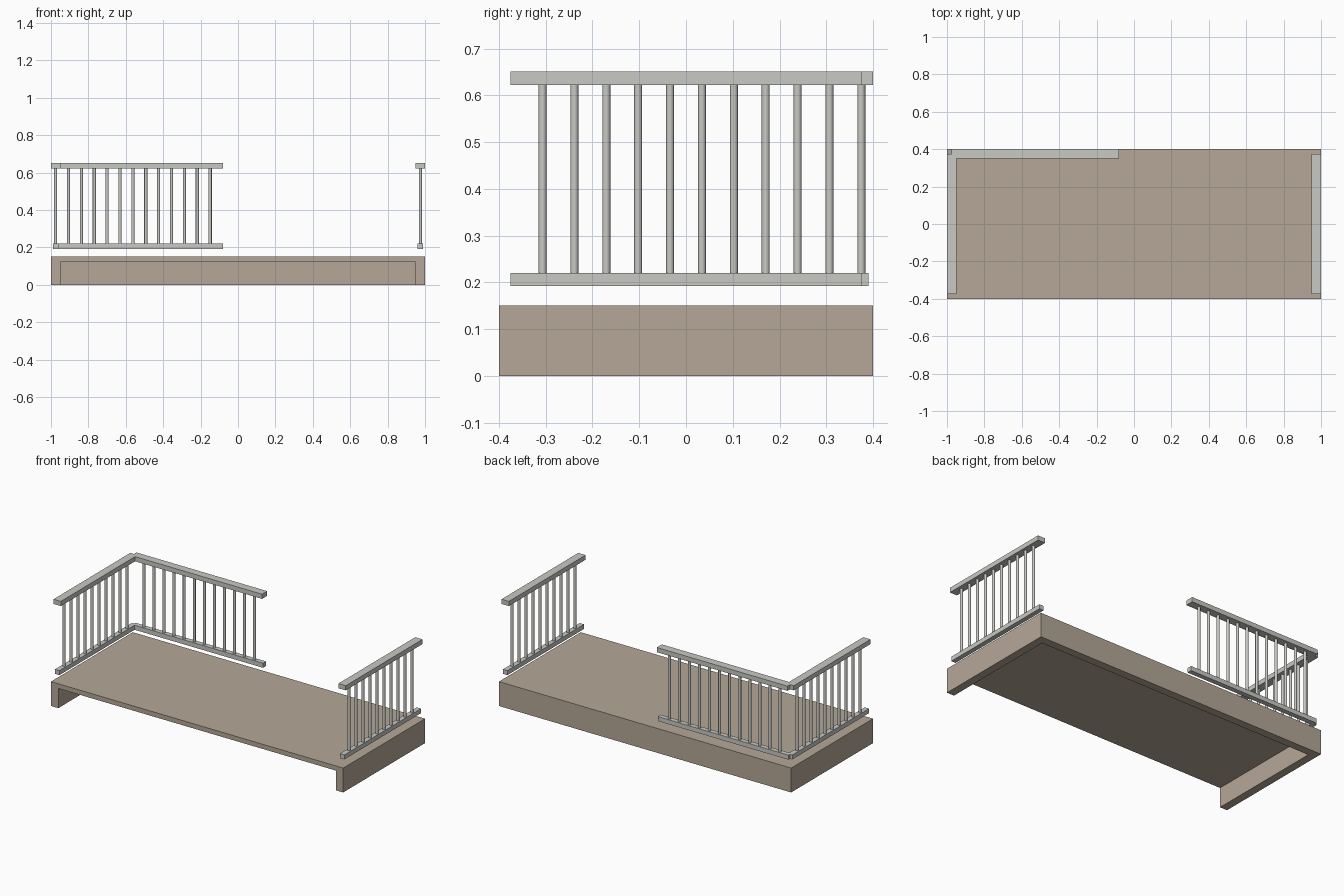
import bpy
from mathutils import Vector

default = bpy.data.objects.get("Cube")
if default:
    bpy.data.objects.remove(default, do_unlink=True)


def material(name, color):
    mat = bpy.data.materials.new(name)
    mat.use_nodes = True
    mat.diffuse_color = (*color, 1)
    mat.node_tree.nodes["Principled BSDF"].inputs["Base Color"].default_value = (*color, 1)
    return mat


tan = material("tan deck", (0.46, 0.39, 0.31))
grey = material("light grey railing", (0.58, 0.58, 0.55))


def box(name, low, high, mat):
    low, high = Vector(low), Vector(high)
    bpy.ops.mesh.primitive_cube_add(size=1, location=(low + high) / 2)
    obj = bpy.context.object
    obj.name = name
    obj.scale = high - low
    bpy.ops.object.transform_apply(location=False, rotation=False, scale=True)
    obj.data.materials.append(mat)
    return obj


def rail(name, start, end, width, bottom, top):
    """Horizontal bar running along x or y, with square ends."""
    along = (end - start).normalized()
    side = Vector((abs(along.y), abs(along.x))) * width / 2
    box(name, (*(start - side), bottom), (*(end + side), top), grey)


LOW_TOP, HIGH_BOTTOM = 0.22, 0.622


def railing(name, start, end, count):
    """Top and bottom rails with evenly spaced round balusters between."""
    start, end = Vector(start), Vector(end)
    rail(name + "_top_rail", start, end, 0.05, HIGH_BOTTOM, 0.651)
    rail(name + "_bottom_rail", start, end, 0.03, 0.192, LOW_TOP)
    for i in range(1, count + 1):
        spot = start.lerp(end, i / (count + 1))
        bpy.ops.mesh.primitive_cylinder_add(
            vertices=16, radius=0.0085, depth=HIGH_BOTTOM - LOW_TOP,
            location=(*spot, (HIGH_BOTTOM + LOW_TOP) / 2))
        obj = bpy.context.object
        obj.name = f"{name}_baluster_{i}"
        obj.data.materials.append(grey)
        bpy.ops.object.shade_smooth_by_angle()


# Deck: slab with side and back skirts, open at the front and below
deck = box("deck", (-1, -0.4, 0), (1, 0.4, 0.151), tan)
cutter = box("deck_cutter", (-0.95, -0.6, -0.2), (0.95, 0.35, 0.122), tan)
cutter.hide_render = True
cut = deck.modifiers.new("hollow", "BOOLEAN")
cut.operation = "DIFFERENCE"
cut.solver = "EXACT"
cut.object = cutter
bpy.context.view_layer.objects.active = deck
bpy.ops.object.modifier_apply(modifier=cut.name)
bpy.data.objects.remove(cutter, do_unlink=True)

# Railings: both sides and the right half of the back
EDGE_X, EDGE_Y = 0.975, 0.375
for name, x in (("left", EDGE_X), ("right", -EDGE_X)):
    railing(name, (x, -EDGE_Y), (x, EDGE_Y), 10)
railing("back", (-EDGE_X, EDGE_Y), (-0.08, EDGE_Y), 12)
